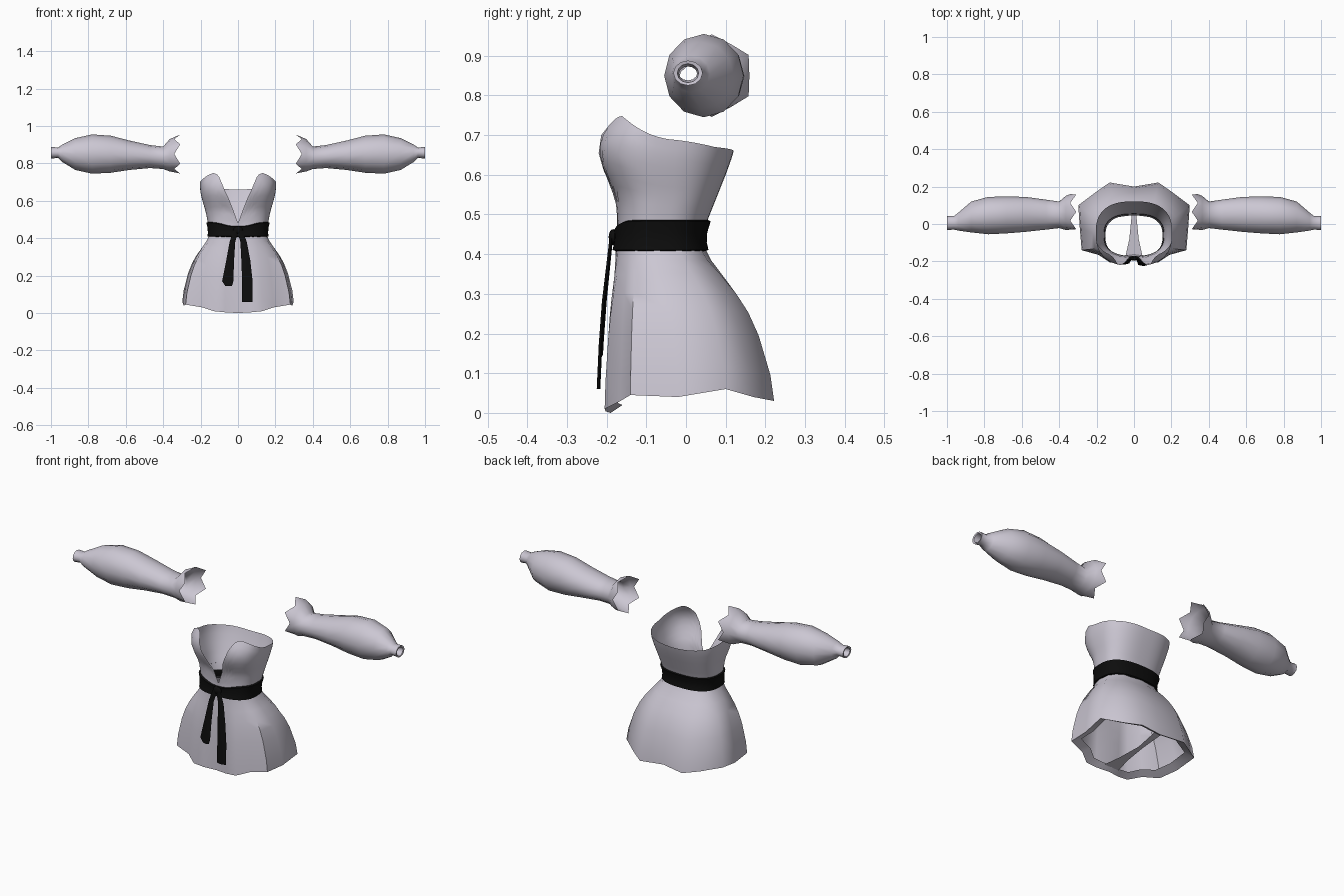
import bpy, bmesh, math
from mathutils import Vector

cube = bpy.data.objects.get("Cube")
if cube:
    bpy.data.objects.remove(cube)


def material(name, rgb):
    m = bpy.data.materials.new(name)
    m.use_nodes = True
    m.diffuse_color = (*rgb, 1)
    bsdf = next(n for n in m.node_tree.nodes if n.type == 'BSDF_PRINCIPLED')
    bsdf.inputs["Base Color"].default_value = (*rgb, 1)
    bsdf.inputs["Roughness"].default_value = 0.8
    return m


cloth = material("pale lilac cloth", (0.6, 0.57, 0.65))
black = material("black ribbon", (0.004, 0.004, 0.004))


def loft(name, rings, mat, closed=True, sharp=50):
    """Skin a list of equal-length point rings."""
    bm = bmesh.new()
    rows = [[bm.verts.new(p) for p in ring] for ring in rings]
    n = len(rows[0])
    for a, b in zip(rows, rows[1:]):
        for i in range(n if closed else n - 1):
            j = (i + 1) % n
            bm.faces.new((a[i], a[j], b[j], b[i]))
    bmesh.ops.recalc_face_normals(bm, faces=bm.faces)
    me = bpy.data.meshes.new(name)
    bm.to_mesh(me)
    bm.free()
    me.materials.append(mat)
    ob = bpy.data.objects.new(name, me)
    bpy.context.collection.objects.link(ob)
    bpy.ops.object.select_all(action='DESELECT')
    ob.select_set(True)
    bpy.context.view_layer.objects.active = ob
    bpy.ops.object.shade_smooth_by_angle(angle=math.radians(sharp))
    return ob


def lerp_table(table, t):
    """Linear lookup in rows of (key, values...)."""
    if t <= table[0][0]:
        return table[0][1:]
    for a, b in zip(table, table[1:]):
        if t <= b[0]:
            f = (t - a[0]) / (b[0] - a[0])
            return tuple(p + (q - p) * f for p, q in zip(a[1:], b[1:]))
    return table[-1][1:]


# Torso: height, half width, front y, back y
TORSO = [(0.40, 0.155, -0.178, 0.05), (0.44, 0.155, -0.175, 0.045),
         (0.48, 0.16, -0.172, 0.052), (0.55, 0.175, -0.178, 0.08),
         (0.60, 0.19, -0.205, 0.10), (0.65, 0.202, -0.225, 0.118),
         (0.70, 0.205, -0.222, 0.13), (0.75, 0.19, -0.19, 0.14)]
# Neckline: angle from the front, height
NECK = [(0, 0.48), (4, 0.54), (10, 0.61), (20, 0.70), (27, 0.738), (38, 0.75),
        (53, 0.735), (90, 0.69), (130, 0.67), (180, 0.66)]


def power(v, e):
    return math.copysign(abs(v) ** e, v)


def torso_point(a, z, grow=0.0):
    w, front, back = lerp_table(TORSO, z)
    x = (w + grow) * power(math.sin(a), 0.78)
    y = (front + back) / 2 - ((back - front) / 2 + grow) * power(math.cos(a), 0.78)
    return Vector((x, y, z))


# Bodice with sweetheart neckline
angles = [math.radians(d) for d in range(-180, 180, 5)]
rings = []
for k in range(11):
    ring = []
    for a in angles:
        top = lerp_table(NECK, abs(math.degrees(a)))[0]
        ring.append(torso_point(a, 0.45 + (top - 0.45) * k / 10))
    rings.append(ring)
loft("bodice", rings, cloth, sharp=70)

# Sash around the waist, dipping toward the knot
rings = []
for z, grow, dip in [(0.407, -0.002, 0), (0.411, 0.008, 0), (0.43, 0.006, 0.005),
                     (0.455, 0.006, 0.012), (0.483, 0.009, 0.022), (0.487, -0.002, 0.022)]:
    ring = []
    for a in angles:
        p = torso_point(a, z, grow)
        p.z -= dip * math.exp(-(a / 0.5) ** 2)
        ring.append(p)
    rings.append(ring)
loft("waist_sash", rings, black)

# Skirt: half hem outline from front centre to back centre
HEM = [(0, -0.19, 0.0), (0.07, -0.203, 0.004), (0.13, -0.205, 0.01), (0.19, -0.165, 0.03),
       (0.28, -0.14, 0.045), (0.29, -0.02, 0.04), (0.298, 0.1, 0.06), (0.205, 0.17, 0.04),
       (0.13, 0.222, 0.03), (0, 0.2, 0.035)]
hem = [Vector(p) for p in HEM] + [Vector((-x, y, z)) for x, y, z in HEM[-2:0:-1]]
# Flare: fraction down, fraction outward
FLARE = [(0, 0), (0.08, 0.1), (0.17, 0.27), (0.3, 0.49), (0.42, 0.65),
         (0.57, 0.79), (0.83, 0.95), (1, 1)]
rings = []
for down, out in FLARE:
    ring = []
    for h in hem:
        waist = torso_point(math.atan2(h.x, -h.y), 0.415)
        p = waist.lerp(h, out)
        p.z = waist.z + (h.z - waist.z) * down
        ring.append(p)
    rings.append(ring)
rings.append([Vector((h.x * 0.84, h.y * 0.84, h.z + 0.02)) for h in hem])  # turned hem
loft("skirt", rings, cloth, sharp=60)

# Narrow strip under the skirt joining front and back hems
loft("under_strip", [[(-w, y, z), (w, y, z)] for w, y, z in
                     [(0.045, -0.17, 0.015), (0.025, -0.08, 0.022),
                      (0.012, 0.05, 0.03), (0.02, 0.18, 0.05)]], cloth, closed=False)


# Hanging ribbon tails
def tail(name, path):
    rings = []
    for x, y, z, w in path:
        rings.append([(x - w, y, z), (x, y - 0.006, z), (x + w, y, z), (x, y + 0.003, z)])
    loft(name, rings, black)


tail("right_tail", [(-0.012, -0.187, 0.44, 0.014), (-0.03, -0.193, 0.38, 0.015),
                    (-0.042, -0.203, 0.28, 0.021), (-0.055, -0.211, 0.17, 0.03),
                    (-0.05, -0.212, 0.145, 0.018)])
tail("left_tail", [(0.01, -0.187, 0.44, 0.014), (0.03, -0.194, 0.38, 0.017),
                   (0.042, -0.206, 0.28, 0.024), (0.05, -0.214, 0.17, 0.028),
                   (0.05, -0.219, 0.06, 0.028)])

# Knot
bpy.ops.mesh.primitive_uv_sphere_add(segments=12, ring_count=8, location=(0, -0.183, 0.443))
knot = bpy.context.object
knot.name = "sash_knot"
knot.scale = (0.026, 0.012, 0.02)
knot.data.materials.append(black)
bpy.ops.object.shade_smooth_by_angle()

# Sleeves: x, low y, high y, low z, high z
SLEEVE = [(0.965, -0.018, 0.028, 0.838, 0.873), (0.998, -0.022, 0.032, 0.832, 0.88),
          (1.0, -0.032, 0.042, 0.825, 0.888), (0.962, -0.03, 0.043, 0.83, 0.885),
          (0.94, -0.035, 0.06, 0.808, 0.9), (0.87, -0.045, 0.12, 0.765, 0.935),
          (0.78, -0.055, 0.145, 0.745, 0.955), (0.68, -0.05, 0.147, 0.75, 0.948),
          (0.58, -0.042, 0.145, 0.765, 0.922), (0.47, -0.03, 0.13, 0.775, 0.898),
          (0.40, -0.022, 0.12, 0.77, 0.89), (0.365, -0.032, 0.15, 0.757, 0.93),
          (0.325, -0.038, 0.168, 0.75, 0.95)]
SIDES = 12
for side, name in ((1, "left_sleeve"), (-1, "right_sleeve")):
    rings = []
    for x, y0, y1, z0, z1 in SLEEVE:
        frill = x < 0.33
        ring = []
        for i in range(SIDES):
            a = math.tau * i / SIDES
            r = 0.92 + 0.12 * (i % 2) if frill else 1.0
            dx = 0.016 * (-1) ** i if frill else 0
            ring.append((side * (x + dx),
                         (y0 + y1) / 2 + (y1 - y0) / 2 * r * math.cos(a),
                         (z0 + z1) / 2 + (z1 - z0) / 2 * r * math.sin(a)))
        rings.append(ring)
    loft(name, rings, cloth, sharp=60)
